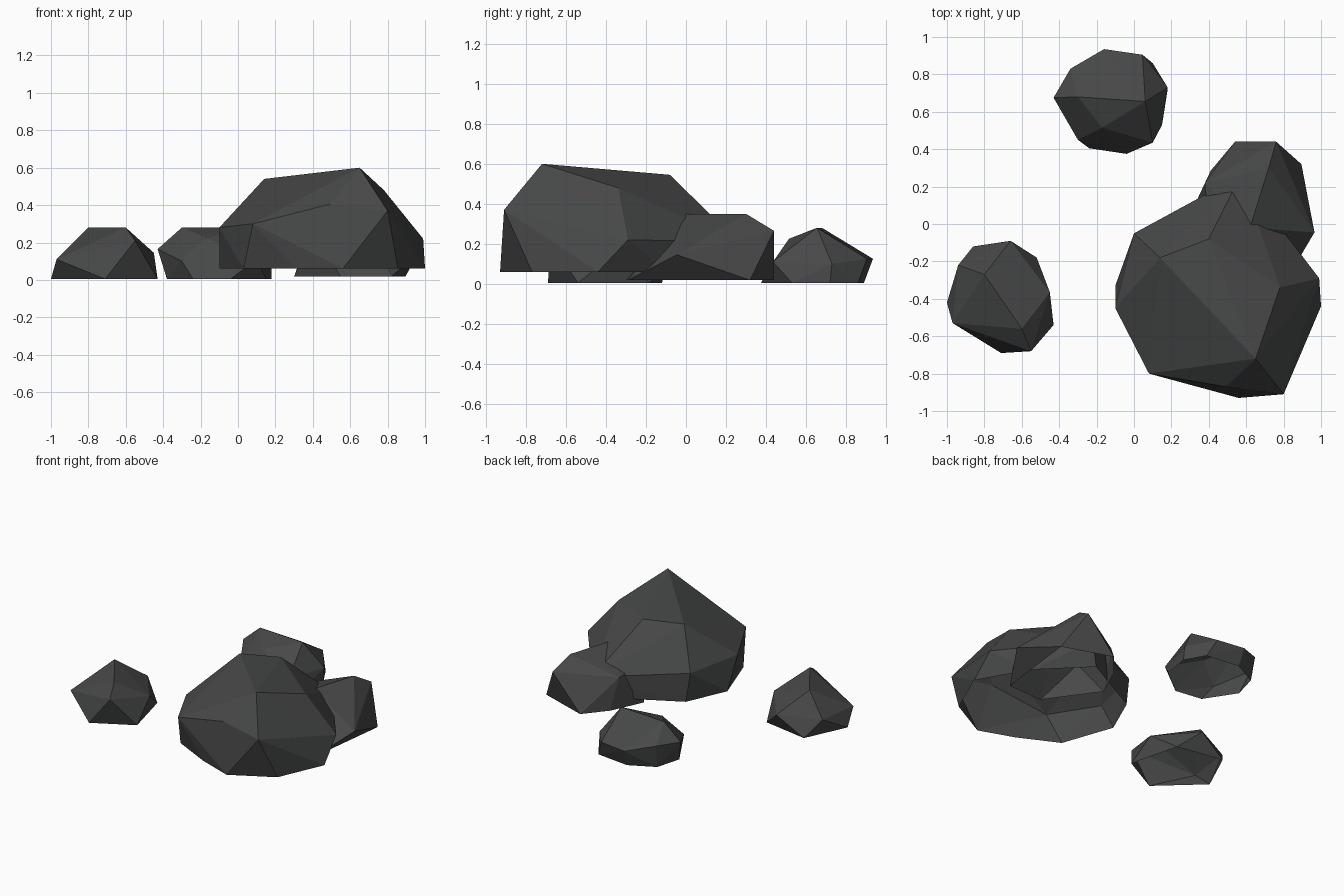
import bpy, bmesh

stone = bpy.data.materials.new("dark_stone")
stone.diffuse_color = (0.062, 0.064, 0.063, 1)


def rock(name, upper, rim, rim_z):
    """Faceted boulder shell: hull of the corner points, open underneath."""
    bm = bmesh.new()
    for p in upper:
        bm.verts.new(p)
    for x, y in rim:
        bm.verts.new((x, y, rim_z))
    res = bmesh.ops.convex_hull(bm, input=bm.verts[:])
    loose = {g for g in res["geom_interior"] + res["geom_unused"]
             if isinstance(g, bmesh.types.BMVert)}
    bmesh.ops.delete(bm, geom=list(loose), context="VERTS")
    bmesh.ops.recalc_face_normals(bm, faces=bm.faces[:])
    under = [f for f in bm.faces
             if all(v.co.z < rim_z + 0.005 for v in f.verts)]
    bmesh.ops.delete(bm, geom=under, context="FACES")
    mesh = bpy.data.meshes.new(name)
    bm.to_mesh(mesh)
    bm.free()
    mesh.materials.append(stone)
    ob = bpy.data.objects.new(name, mesh)
    bpy.context.collection.objects.link(ob)
    return ob


# Large boulder, front right
rock("large_boulder",
     [(.65, -.72, .60), (.40, -.08, .545), (.14, -.18, .54), (.78, -.34, .48),
      (.49, -.87, .405), (.80, -.91, .37), (.08, -.80, .30), (-.10, -.45, .28),
      (0, -.05, .27), (.99, -.29, .22), (.57, .26, .21)],
     [(-.10, -.33), (.03, -.04), (.50, .21), (.80, -.09), (1, -.44),
      (.855, -.77), (.56, -.93), (.31, -.84), (.03, -.70)], .06)

# Medium rock leaning into the back of the boulder
rock("medium_rock",
     [(.62, -.02, .35), (.72, .30, .35), (.76, .44, .265),
      (.38, .22, .24), (.965, -.045, .145), (.40, -.10, .25)],
     [(.30, .05), (.41, .285), (.54, .44), (.895, .32),
      (.82, -.29), (.55, -.30)], .018)

# Small rock, front left
rock("small_rock_left",
     [(-.80, -.27, .28), (-.60, -.56, .28), (-.55, -.68, .21),
      (-.97, -.53, .11), (-.94, -.22, .12), (-.66, -.09, .13),
      (-.45, -.365, .145)],
     [(-1, -.42), (-.86, -.12), (-.52, -.18), (-.43, -.54), (-.71, -.69)],
     .005)

# Small rock, back
rock("small_rock_back",
     [(-.30, .68, .28), (.06, .655, .28), (-.17, .515, .225),
      (-.43, .675, .165), (-.34, .83, .17), (-.16, .935, .125),
      (.045, .905, .125), (.18, .73, .10), (.10, .435, .11), (-.30, .45, .10)],
     [(-.38, .62), (-.33, .80), (-.15, .89), (.10, .86), (.18, .72),
      (.15, .53), (-.04, .375), (-.24, .405)], .005)
